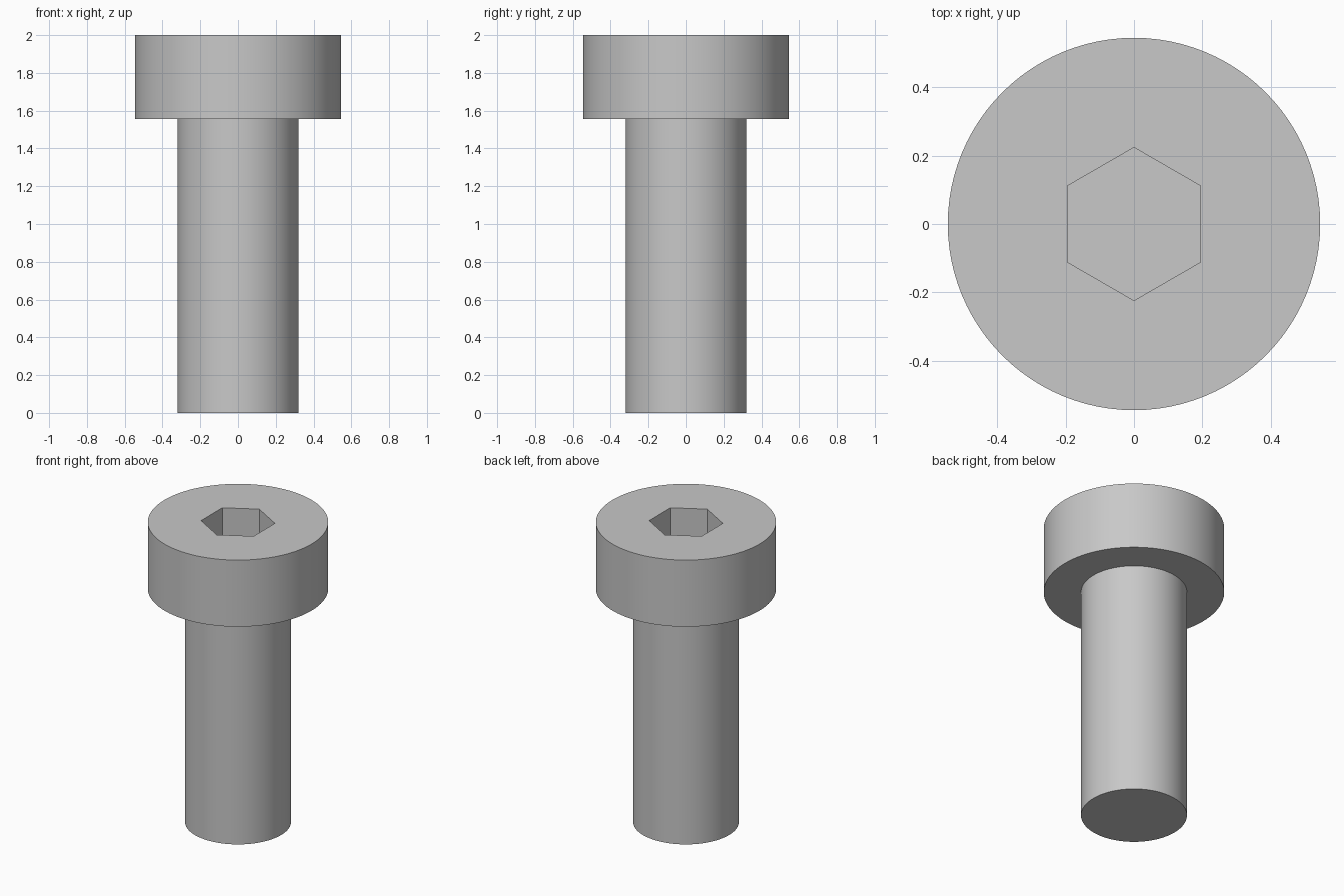
import bpy
from math import radians

SEGMENTS = 96
TOTAL_H = 2.0
HEAD_BASE = 1.556
HEAD_R = 0.545
SHAFT_R = 0.32
SOCKET_R = 0.224      # centre to corner
SOCKET_DEPTH = 0.29

cube = bpy.data.objects.get("Cube")
if cube:
    bpy.data.objects.remove(cube, do_unlink=True)

# Single plain metal colour
steel = bpy.data.materials.new("grey_steel")
steel.use_nodes = True
colour = (0.58, 0.58, 0.58, 1.0)
steel.diffuse_color = colour
steel.node_tree.nodes["Principled BSDF"].inputs["Base Color"].default_value = colour


def prism(name, radius, bottom, top, sides):
    """Upright prism between two heights, with a corner on the +y axis."""
    bpy.ops.mesh.primitive_cylinder_add(
        vertices=sides, radius=radius, depth=top - bottom,
        location=(0, 0, (bottom + top) / 2))
    obj = bpy.context.object
    obj.name = obj.data.name = name
    obj.data.materials.append(steel)
    return obj


def smooth(obj):
    bpy.ops.object.select_all(action="DESELECT")
    obj.select_set(True)
    bpy.context.view_layer.objects.active = obj
    bpy.ops.object.shade_smooth_by_angle(angle=radians(30))


# Shaft and head
shaft = prism("shaft", SHAFT_R, 0, HEAD_BASE, SEGMENTS)
head = prism("head", HEAD_R, HEAD_BASE, TOTAL_H, SEGMENTS)

# Hexagonal socket sunk into the head
cutter = prism("socket_cutter", SOCKET_R, TOTAL_H - SOCKET_DEPTH, TOTAL_H + 0.1, 6)
cutter.hide_render = True
cut = head.modifiers.new("hex_socket", "BOOLEAN")
cut.operation = "DIFFERENCE"
cut.solver = "EXACT"
cut.object = cutter
bpy.context.view_layer.objects.active = head
bpy.ops.object.modifier_apply(modifier=cut.name)
bpy.data.objects.remove(cutter, do_unlink=True)

for part in (shaft, head):
    smooth(part)
